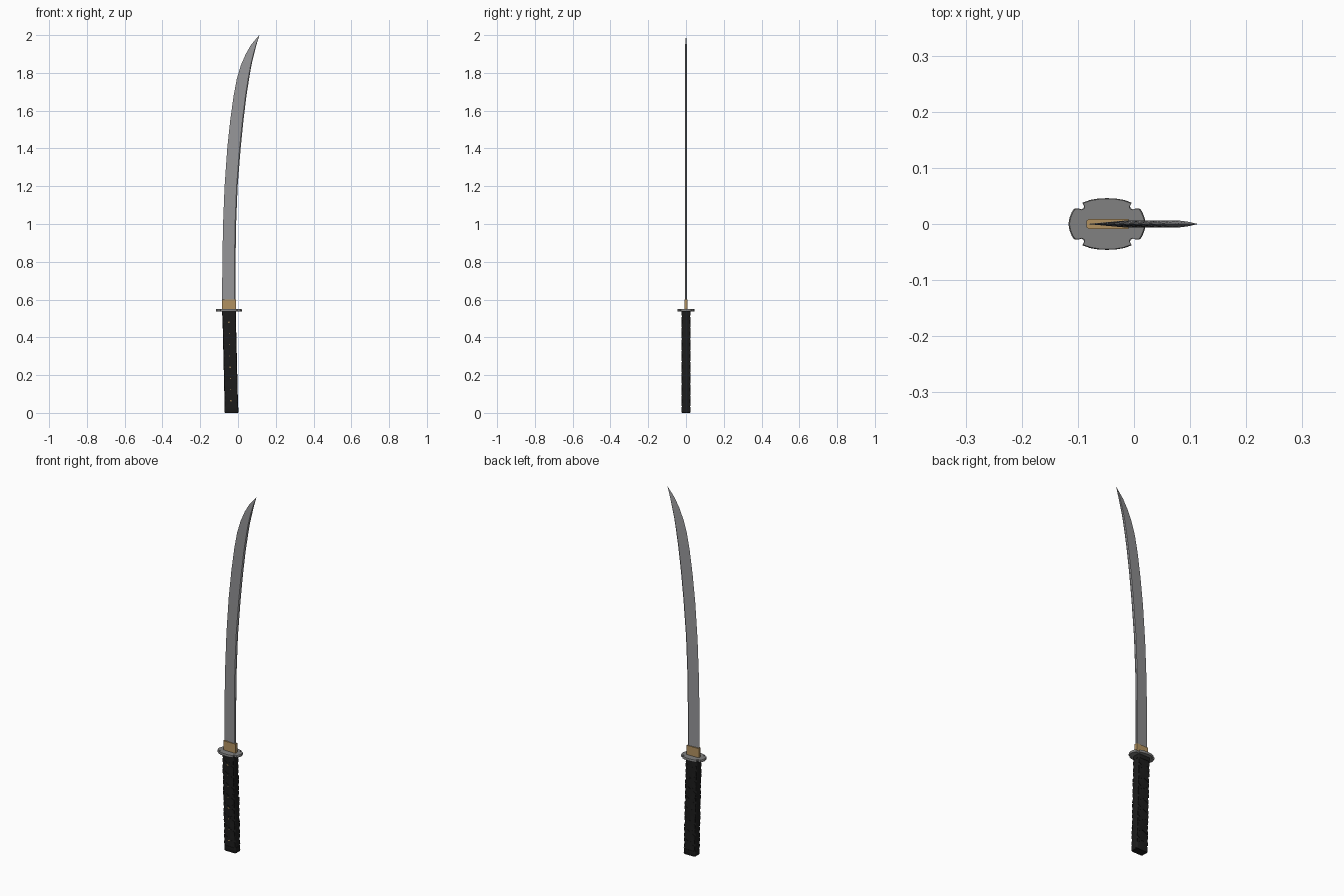
import bpy, bmesh, math
from mathutils import Vector

if "Cube" in bpy.data.objects:
    bpy.data.objects.remove(bpy.data.objects["Cube"])


def material(name, rgb):
    m = bpy.data.materials.new(name)
    m.diffuse_color = (*rgb, 1)
    m.use_nodes = True
    m.node_tree.nodes["Principled BSDF"].inputs["Base Color"].default_value = m.diffuse_color
    return m


STEEL = material("blade steel", (0.30, 0.30, 0.31))
IRON = material("guard iron", (0.22, 0.22, 0.22))
BRASS = material("brass", (0.45, 0.29, 0.12))
BLACK = material("black cord", (0.012, 0.012, 0.012))


def make(name, verts, faces, mat, smooth=True):
    me = bpy.data.meshes.new(name)
    me.from_pydata(verts, [], faces)
    bm = bmesh.new()
    bm.from_mesh(me)
    bmesh.ops.recalc_face_normals(bm, faces=bm.faces)
    bm.to_mesh(me)
    bm.free()
    me.materials.append(mat)
    ob = bpy.data.objects.new(name, me)
    bpy.context.collection.objects.link(ob)
    if smooth:
        bpy.ops.object.select_all(action='DESELECT')
        ob.select_set(True)
        bpy.context.view_layer.objects.active = ob
        bpy.ops.object.shade_smooth_by_angle(angle=math.radians(30))
    return ob


def loft(name, rings, mat, smooth=True):
    """Skin a list of equal-length closed rings and cap both ends."""
    n = len(rings[0])
    verts = [v for r in rings for v in r]
    faces = [(i * n + j, i * n + (j + 1) % n, (i + 1) * n + (j + 1) % n, (i + 1) * n + j)
             for i in range(len(rings) - 1) for j in range(n)]
    faces += [tuple(range(n)), tuple(range(len(verts) - n, len(verts)))]
    return make(name, verts, faces, mat, smooth)


# Blade: height, cutting edge x, spine x
outline = [(0.58, -0.084, -0.013), (0.80, -0.083, -0.013), (1.00, -0.079, -0.010),
           (1.20, -0.071, -0.002), (1.40, -0.057, 0.014), (1.55, -0.041, 0.029),
           (1.68, -0.023, 0.045), (1.77, -0.006, 0.059), (1.84, 0.015, 0.071),
           (1.90, 0.041, 0.085), (1.95, 0.070, 0.098), (1.998, 0.1125, 0.1135)]
rings = []
for z, a, b in outline:
    w = b - a
    t = 0.006 * min(1, w / 0.04)
    r = a + 0.92 * w
    rings.append([(a, 0, z), (r, -t, z), (b, -t * 0.4, z), (b, t * 0.4, z), (r, t, z)])
rings[-1] = [(x, y, 2.0) for x, y, z in rings[-1]]
loft("blade", rings, STEEL)

# Brass collar at the blade root
loft("blade_collar", [[(-0.085, -0.006, z), (-0.080, -0.009, z), (-0.010, -0.009, z),
                       (-0.010, 0.009, z), (-0.080, 0.009, z), (-0.085, 0.006, z)]
                      for z in (0.545, 0.60)], BRASS)

# Four-lobed guard: one quarter outline mirrored around its centre
CX = -0.048
quarter = [(0.069, 0), (0.067, 0.011), (0.063, 0.021), (0.059, 0.027), (0.052, 0.028),
           (0.046, 0.026), (0.042, 0.028), (0.041, 0.032), (0.044, 0.038),
           (0.030, 0.043), (0.015, 0.0455), (0, 0.046)]
half = quarter + [(-x, y) for x, y in quarter[-2::-1]]
loop = half + [(x, -y) for x, y in half[-2:0:-1]]
loft("guard", [[(CX + x * s, y * s, z) for x, y in loop]
               for z, s in ((0.536, 0.97), (0.539, 1), (0.546, 1), (0.549, 0.97))], IRON)


# Grip: rounded section sweeping slightly forward toward the pommel
def grip_x(z):
    return -0.0345 - 0.013 * (z / 0.54)


def section(z, hx, hy, r=0.009, n=4):
    pts = []
    for k, (sx, sy) in enumerate(((1, 1), (-1, 1), (-1, -1), (1, -1))):
        for i in range(n + 1):
            a = math.pi / 2 * (k + i / n)
            pts.append((grip_x(z) + sx * (hx - r) + r * math.cos(a),
                        sy * (hy - r) + r * math.sin(a), z))
    return pts


loft("grip", [section(z, 0.0355, 0.0215) for z in (0.02, 0.15, 0.28, 0.41, 0.525)], BLACK)
loft("pommel_cap", [section(0.0, 0.034, 0.0215), section(0.004, 0.0365, 0.0235),
                    section(0.03, 0.0365, 0.0235)], BLACK)
loft("grip_ferrule", [section(z, 0.0365, 0.0235) for z in (0.515, 0.537)], BLACK)

# Crossed cord wrap on both faces, with small brass flecks in the front gaps
STEP, W = 0.0595, 0.0195
for side in (-1, 1):
    for i in range(8):
        z0 = 0.034 + i * STEP
        for d in (-1, 1):
            pts = []
            for u, v in ((-1, -1), (1, -1), (1, 1), (-1, 1)):
                z = z0 + STEP / 2 + d * u * STEP * 0.3 + v * W * 0.5
                pts.append((grip_x(z) + u * 0.033, z))
            loft("cord_wrap", [[(x, side * y, z) for x, z in pts]
                               for y in (0.0195, 0.0228 if d > 0 else 0.0232)], BLACK, False)
        if side < 0:
            zc = z0 + STEP * 0.5
            x = grip_x(zc) - 0.002
            s = 0.006 if i in (0, 3, 7) else 0.0035
            loft("brass_fleck", [[(x - s, y, zc), (x, y, zc - s * 0.7),
                                  (x + s, y, zc), (x, y, zc + s * 0.7)]
                                 for y in (-0.0205, -0.0236)], BRASS, False)
